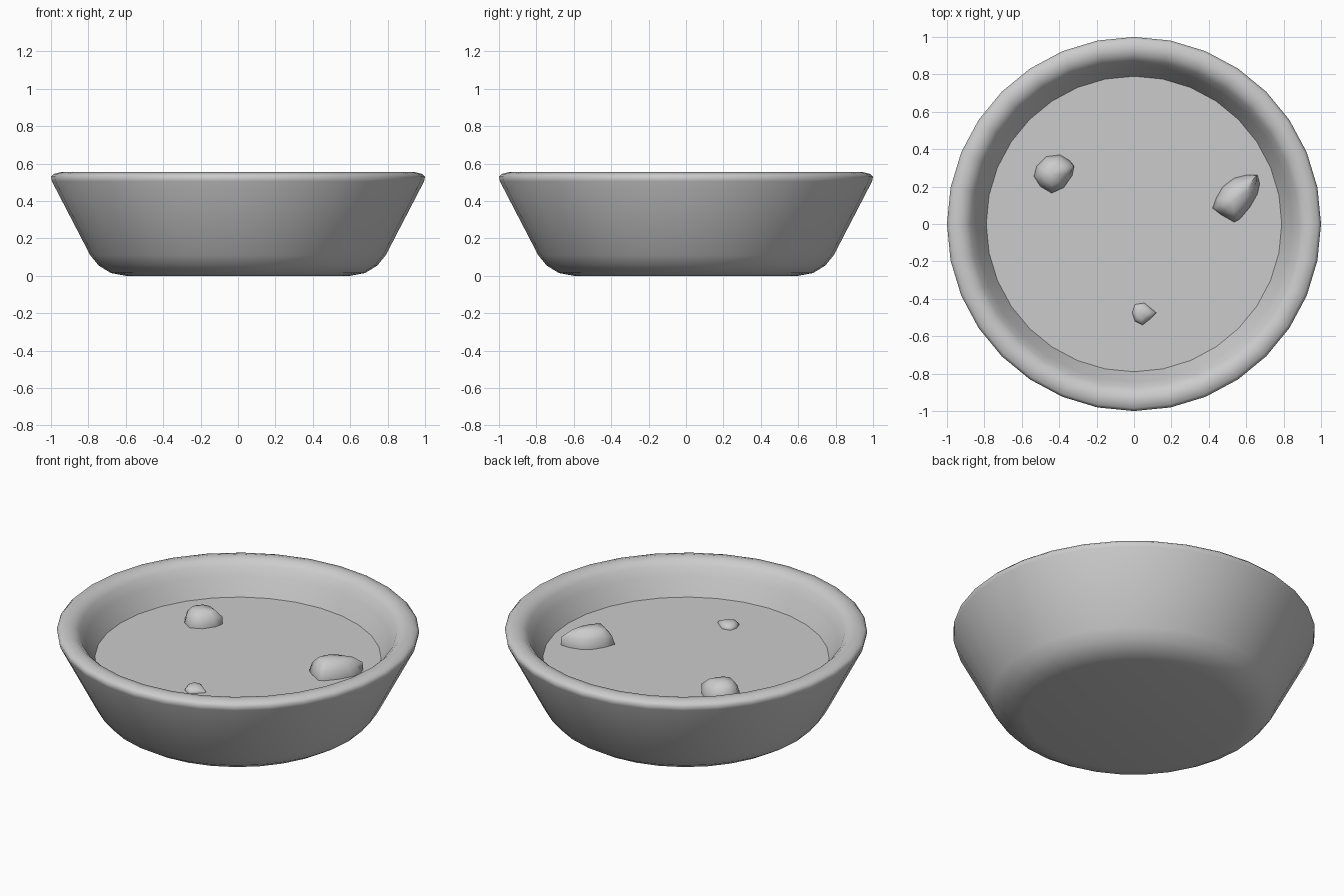
import bpy, bmesh, math
from mathutils import Vector

if "Cube" in bpy.data.objects:
    bpy.data.objects.remove(bpy.data.objects["Cube"])

SEG = 32
LEVEL = 0.365


def finish(name, bm, angle):
    bmesh.ops.remove_doubles(bm, verts=bm.verts, dist=1e-5)
    bmesh.ops.recalc_face_normals(bm, faces=bm.faces)
    me = bpy.data.meshes.new(name)
    bm.to_mesh(me)
    bm.free()
    ob = bpy.data.objects.new(name, me)
    bpy.context.collection.objects.link(ob)
    bpy.ops.object.select_all(action='DESELECT')
    ob.select_set(True)
    bpy.context.view_layer.objects.active = ob
    bpy.ops.object.shade_smooth_by_angle(angle=math.radians(angle))
    return ob


def bridge(bm, a, b):
    n = len(a)
    for i in range(n):
        j = (i + 1) % n
        bm.faces.new((a[i], a[j], b[j], b[i]))


def lathe(name, profile):
    bm = bmesh.new()
    rings = [[bm.verts.new((r * math.cos(2 * math.pi * i / SEG),
                            r * math.sin(2 * math.pi * i / SEG), z))
              for i in range(SEG)] for r, z in profile]
    for a, b in zip(rings, rings[1:]):
        bridge(bm, a, b)
    bm.faces.new(rings[0])
    bm.faces.new(rings[-1])
    return finish(name, bm, 60)


def chunk(name, outline, peak, height, tip=None):
    """Rounded lump poking out of the liquid; tip = outline index of its ridge."""
    bm = bmesh.new()
    p = Vector(peak)
    rings = []
    for s, h in ((0.97, -0.25), (1.0, 0.0), (0.86, 0.5), (0.55, 0.88)):
        ring = []
        for i, xy in enumerate(outline):
            t, k = s, h
            if i == tip and h > 0:      # pull the ridge outwards
                t = min(1.0, s + 0.12)
            q = p.lerp(Vector(xy), t)
            ring.append(bm.verts.new((q.x, q.y, LEVEL + k * height)))
        rings.append(ring)
    for a, b in zip(rings, rings[1:]):
        bridge(bm, a, b)
    bm.faces.new(rings[0])
    top = bm.verts.new((p.x, p.y, LEVEL + height))
    n = len(outline)
    for i in range(n):
        bm.faces.new((rings[-1][i], rings[-1][(i + 1) % n], top))
    return finish(name, bm, 75)


# Bowl: outside, rolled rim, inside wall and floor
lathe("bowl", [(0.60, 0.0), (0.68, 0.015), (0.745, 0.055), (0.79, 0.11),
               (0.995, 0.505), (1.0, 0.53), (0.985, 0.545), (0.945, 0.555),
               (0.905, 0.547), (0.875, 0.52), (0.845, 0.47), (0.79, LEVEL),
               (0.68, 0.15), (0.60, 0.10)])

# Liquid surface
bm = bmesh.new()
bmesh.ops.create_circle(bm, cap_ends=True, segments=SEG, radius=0.793)
for v in bm.verts:
    v.co.z = LEVEL
liquid = finish("liquid", bm, 30)
if liquid.data.polygons[0].normal.z < 0:
    liquid.data.flip_normals()

# Floating chunks
chunk("left_chunk", [(-0.535, 0.255), (-0.52, 0.31), (-0.47, 0.36),
                     (-0.395, 0.37), (-0.345, 0.34), (-0.32, 0.31),
                     (-0.33, 0.26), (-0.375, 0.195), (-0.44, 0.165),
                     (-0.50, 0.20)], (-0.44, 0.265), 0.09, 5)
chunk("right_chunk", [(0.42, 0.085), (0.44, 0.14), (0.475, 0.20),
                      (0.535, 0.245), (0.60, 0.262), (0.66, 0.262),
                      (0.672, 0.215), (0.66, 0.16), (0.62, 0.09),
                      (0.565, 0.025), (0.535, 0.01), (0.465, 0.05)],
      (0.525, 0.125), 0.10, 5)
chunk("front_chunk", [(-0.01, -0.475), (0.005, -0.43), (0.055, -0.422),
                      (0.12, -0.475), (0.085, -0.51), (0.045, -0.54),
                      (0.005, -0.52)], (0.035, -0.475), 0.03)
